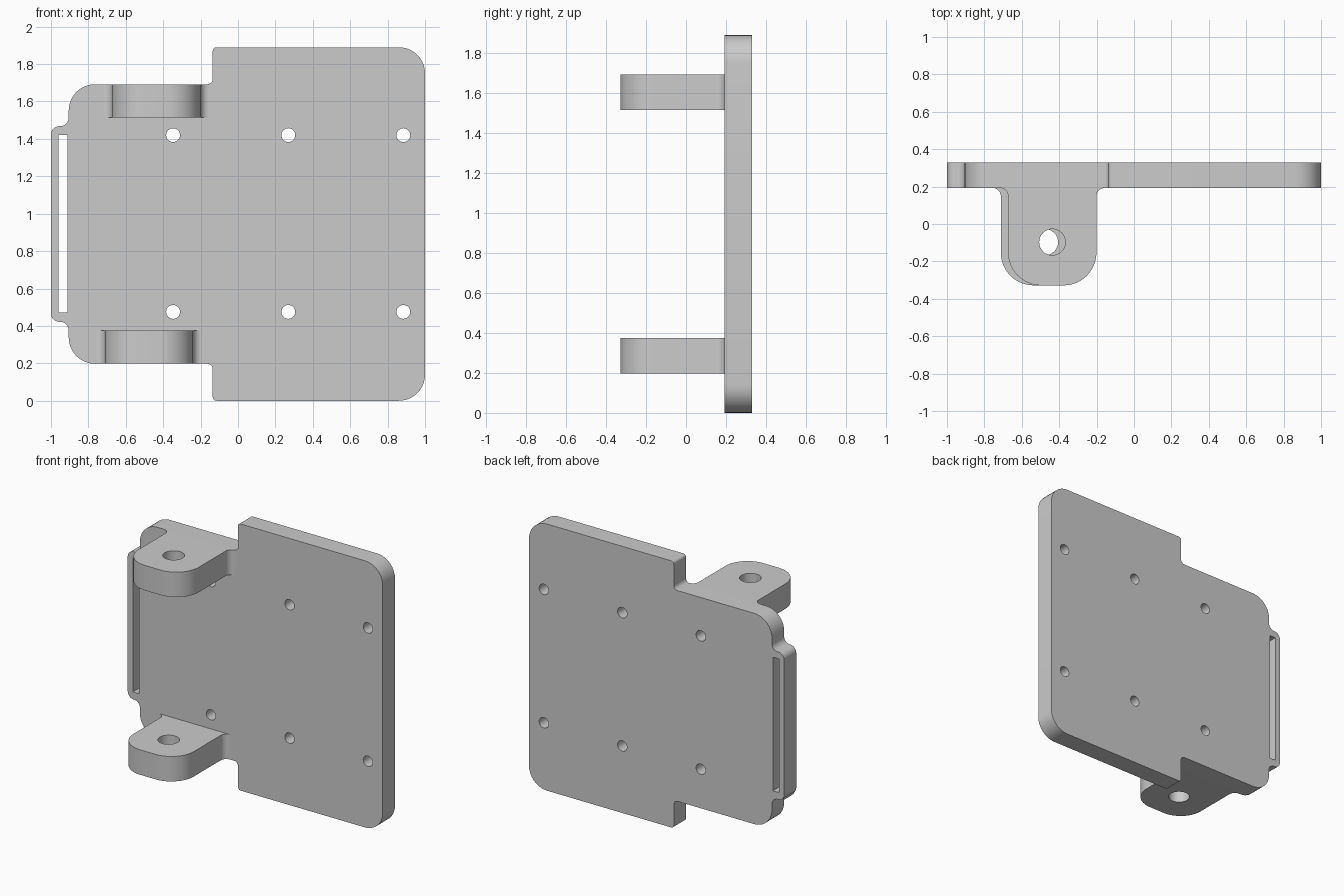
import bpy, bmesh
from math import cos, sin, tau
from mathutils import Vector

cube = bpy.data.objects.get("Cube")
if cube:
    bpy.data.objects.remove(cube, do_unlink=True)

grey = bpy.data.materials.new("light grey")
grey.use_nodes = True
grey.diffuse_color = (0.6, 0.6, 0.6, 1)
grey.node_tree.nodes["Principled BSDF"].inputs["Base Color"].default_value = grey.diffuse_color


def rounded(corners, steps=10):
    """Closed outline whose corners (u, v, radius) are rounded by arcs."""
    pts = []
    for i, (u, v, r) in enumerate(corners):
        p = Vector((u, v))
        if r == 0:
            pts.append(p)
            continue
        a = (Vector(corners[i - 1][:2]) - p).normalized()
        b = (Vector(corners[(i + 1) % len(corners)][:2]) - p).normalized()
        half = a.angle(b) / 2
        centre = p + (a + b).normalized() * (r / sin(half))
        reach = r * cos(half) / sin(half)
        start = (p + a * reach - centre).normalized()
        end = (p + b * reach - centre).normalized()
        for k in range(steps + 1):
            pts.append(centre + start.slerp(end, k / steps) * r)
    return pts


def circle(u, v, r, n=32):
    return [Vector((u + r * cos(tau * k / n), v + r * sin(tau * k / n))) for k in range(n)]


def extruded(name, loops, place, depth):
    """Fill an outline with holes and extrude it along depth."""
    bm = bmesh.new()
    edges = []
    for loop in loops:
        vs = [bm.verts.new(place(p)) for p in loop]
        edges += [bm.edges.new((vs[i - 1], vs[i])) for i in range(len(vs))]
    bmesh.ops.triangle_fill(bm, use_beauty=True, use_dissolve=False, edges=edges)
    ext = bmesh.ops.extrude_face_region(bm, geom=bm.faces[:], use_keep_orig=True)
    moved = [g for g in ext["geom"] if isinstance(g, bmesh.types.BMVert)]
    bmesh.ops.translate(bm, verts=moved, vec=depth)
    bmesh.ops.recalc_face_normals(bm, faces=bm.faces[:])
    mesh = bpy.data.meshes.new(name)
    bm.to_mesh(mesh)
    bm.free()
    mesh.materials.append(grey)
    obj = bpy.data.objects.new(name, mesh)
    bpy.context.collection.objects.link(obj)
    bpy.ops.object.select_all(action="DESELECT")
    obj.select_set(True)
    bpy.context.view_layer.objects.active = obj
    bpy.ops.object.shade_smooth_by_angle(angle=0.6)


FRONT, BACK, HEIGHT = 0.193, 0.33, 1.89

# Plate: upper half of the outline, mirrored about mid height
upper = [(1, HEIGHT, 0.14), (-0.135, HEIGHT, 0.02), (-0.135, 1.692, 0.03),
         (-0.905, 1.692, 0.14), (-0.905, 1.468, 0.045), (-1, 1.468, 0.045)]
outline = upper + [(x, HEIGHT - z, r) for x, z, r in reversed(upper)]
slot = rounded([(x, z, 0) for x, z in
                ((-0.96, 0.473), (-0.912, 0.473), (-0.912, 1.42), (-0.96, 1.42))])
holes = [circle(x, z, 0.037) for x in (-0.347, 0.269, 0.884) for z in (0.475, 1.42)]
extruded("mounting_plate", [rounded(outline), slot] + holes,
         lambda p: (p.x, FRONT, p.y), (0, BACK - FRONT, 0))

# Hinge lugs: rounded tongues with a pin hole and filleted roots
for name, cx, z in (("upper_hinge_lug", -0.437, 1.515), ("lower_hinge_lug", -0.476, 0.198)):
    half = [(0.285, FRONT, 0), (0.236, FRONT, 0.045), (0.236, -0.328, 0.175)]
    tongue = half + [(-x, y, r) for x, y, r in reversed(half)]
    loops = [rounded(tongue, 14), circle(0, -0.097, 0.07)]
    extruded(name, loops, lambda p: (cx + p.x, p.y, z), (0, 0, 0.177))
